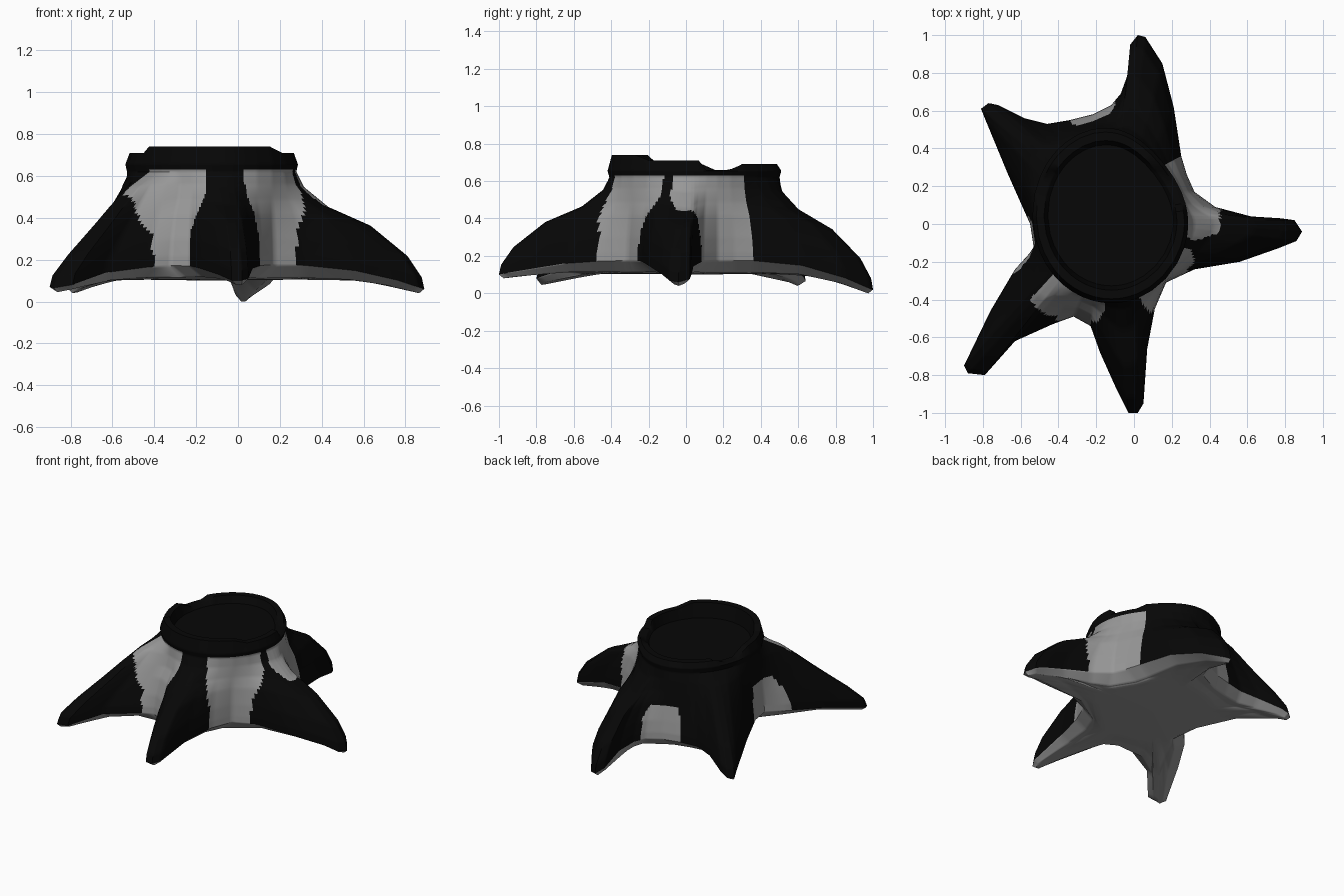
import bpy, bmesh, math
from mathutils import Vector

cube = bpy.data.objects.get("Cube")
if cube:
    bpy.data.objects.remove(cube)


def material(name, v):
    m = bpy.data.materials.new(name)
    m.use_nodes = True
    m.diffuse_color = (v, v, v, 1)
    m.node_tree.nodes["Principled BSDF"].inputs["Base Color"].default_value = (v, v, v, 1)
    return m


bark = material("dark bark", 0.002)
bare = material("bare grey wood", 0.31)

CENTRE = Vector((-0.12, 0.05))
RX, RY, NECK = 0.41, 0.46, 0.62
BODY = 0.45                            # radius where the roots leave the stump

# Each root: tip height, straight ridge or arched, outline points
ROOTS = [
    (0.06, False, [(.32, -.24), (.56, -.2), (.76, -.13), (.86, -.09), (.89, -.04),
                   (.85, .02), (.78, .03), (.62, .04), (.43, .09), (.32, .17)]),
    (0.02, False, [(.28, .26), (.25, .36), (.21, .62), (.15, .85), (.06, .99),
                   (.02, 1.0), (-.02, .95), (-.03, .8), (-.07, .69), (-.12, .63)]),
    (0.06, True, [(-.22, .58), (-.34, .55), (-.46, .53), (-.58, .56), (-.72, .63),
                  (-.77, .64), (-.81, .61), (-.79, .56), (-.67, .27), (-.55, 0)]),
    (0.065, True, [(-.53, -.13), (-.63, -.24), (-.76, -.46), (-.9, -.75),
                   (-.88, -.79), (-.79, -.8), (-.63, -.62), (-.43, -.53)]),
    (0.10, False, [(-.32, -.49), (-.23, -.54), (-.18, -.68), (-.09, -.88), (-.03, -1.0),
                   (.02, -1.0), (.05, -.95), (.07, -.66), (.11, -.45), (.17, -.31)]),
]
# Height fraction, reach of an arched root, reach of a straight root
LEVELS = [(0, 1, 1), (.1, .98, .97), (.28, .87, .81), (.54, .58, .54),
          (.7, .25, .38), (.87, .06, .2), (1, 0, 0)]
# Bare patches: start angle low and high, end angle low and high, top height, reach
PATCHES = [(-118, -134, -101, -94, .63, .63), (-67, -71, -37, -24, .63, .58),
           (1, -17, 40, 43, .63, .575), (88, 95, 113, 108, .39, .7),
           (-177, -172, -149, -155, .42, .7)]


def base_height(tip_z, f):
    return 0.175 + (tip_z - 0.175) * f ** 2


def under_height(tip_z, f):
    return max(0, base_height(tip_z, f) - 0.065 + 0.045 * f)


# Flatten the outline into columns: point, base height, ridge type
# and gather the underside rings, which arch up between the tips and the body
columns, under, arch, belly = [], [], [], []
for tip_z, straight, pts in ROOTS:
    tip = max((Vector(p) - CENTRE for p in pts), key=lambda v: v.length)
    axis = tip.normalized()
    for p in map(Vector, pts):
        d = p - CENTRE
        f = min(1, max(0, (d.length - BODY) / (tip.length - BODY)))
        columns.append((p, base_height(tip_z, f), straight))
        inward = axis * d.dot(axis) - d
        u = d + inward * min(0.45, 0.06 / max(inward.length, 0.001)) - d.normalized() * 0.025
        under.append((*(CENTRE + u), under_height(tip_z, f)))
        inner = min(u.length - 0.02, BODY - 0.05)
        half = inner + (u.length - inner) * 0.55
        arch.append((*(CENTRE + u.normalized() * half), under_height(tip_z, f * 0.55)))
        belly.append((*(CENTRE + u.normalized() * inner), 0.105))
n = len(columns)

# Neck angles follow the outline, evened out so that the ridges stay rounded
angles = []
for c in columns:
    d = c[0] - CENTRE
    a = math.atan2(d.y / RY, d.x / RX)
    while angles and a < angles[-1] - math.pi:
        a += math.tau
    angles.append(a)
for _ in range(4):
    angles = [(angles[i - 1] - (math.tau if i == 0 else 0) + 2 * angles[i]
               + angles[(i + 1) % n] + (math.tau if i == n - 1 else 0)) / 4 for i in range(n)]


def neck(i, scale):
    a = angles[i]
    scale *= 1 - 0.12 * max(0, math.cos(a - 0.75)) ** 4    # flattened at the back left
    return CENTRE + Vector((RX * math.cos(a), RY * math.sin(a))) * scale


def rim_height(y):
    if y < -0.2:
        return 0.74
    if y < 0.07:
        return 0.71
    return 0.66 if y < 0.29 else 0.69


# Rings from the belly, over the roots, up to the broken rim and into the hollow
rings = [belly, arch, under]
for h, arched, straight_reach in LEVELS:
    ring = []
    for i, (p, z, straight) in enumerate(columns):
        t = neck(i, 1)
        q = t + (p - t) * (straight_reach if straight else arched)
        ring.append((*q, z + (NECK - z) * h))
    rings.append(ring)
for scale, z in ((1.02, 0.655), (0.97, None), (0.87, None), (0.82, 0.64)):
    ring = []
    for i in range(n):
        q = neck(i, scale)
        ring.append((*q, z or rim_height(q.y)))
    rings.append(ring)


def in_patch(c):
    d = c.xy - CENTRE
    a = math.degrees(math.atan2(d.y, d.x))
    t = min(1, max(0, (c.z - 0.32) / 0.2))
    return any(s0 + (s1 - s0) * t < a < e0 + (e1 - e0) * t and c.z < top and d.length < reach
               for s0, s1, e0, e1, top, reach in PATCHES)


def build(name, verts, faces, slots, cuts):
    me = bpy.data.meshes.new(name)
    me.from_pydata(verts, [], faces)
    me.materials.append(bark)
    me.materials.append(bare)
    for poly, s in zip(me.polygons, slots):
        poly.material_index = s
    if cuts:
        # Finer faces, so that the bare patches get clean borders
        bm = bmesh.new()
        bm.from_mesh(me)
        bmesh.ops.subdivide_edges(bm, edges=bm.edges[:], cuts=cuts, use_grid_fill=True)
        for f in bm.faces:
            if in_patch(f.calc_center_median()):
                f.material_index = 1
        bm.to_mesh(me)
        bm.free()
    ob = bpy.data.objects.new(name, me)
    bpy.context.collection.objects.link(ob)
    bpy.ops.object.select_all(action='DESELECT')
    ob.select_set(True)
    bpy.context.view_layer.objects.active = ob
    bpy.ops.object.shade_smooth_by_angle(angle=math.radians(50))


verts = [v for ring in rings for v in ring]
faces, slots = [], []
for r in range(len(rings) - 1):
    for i in range(n):
        j = (i + 1) % n
        faces.append((r * n + i, r * n + j, (r + 1) * n + j, (r + 1) * n + i))
        slots.append(1 if r < 3 else 0)
# Bare belly fan
verts.append((*CENTRE, 0.1))
for i in range(n):
    faces.append((len(verts) - 1, (i + 1) % n, i))
    slots.append(1)
build("stump_with_roots", verts, faces, slots, 6)

# Cut face inside the rim
build("cut_face", rings[-1], [tuple(range(n))], [0], 0)
